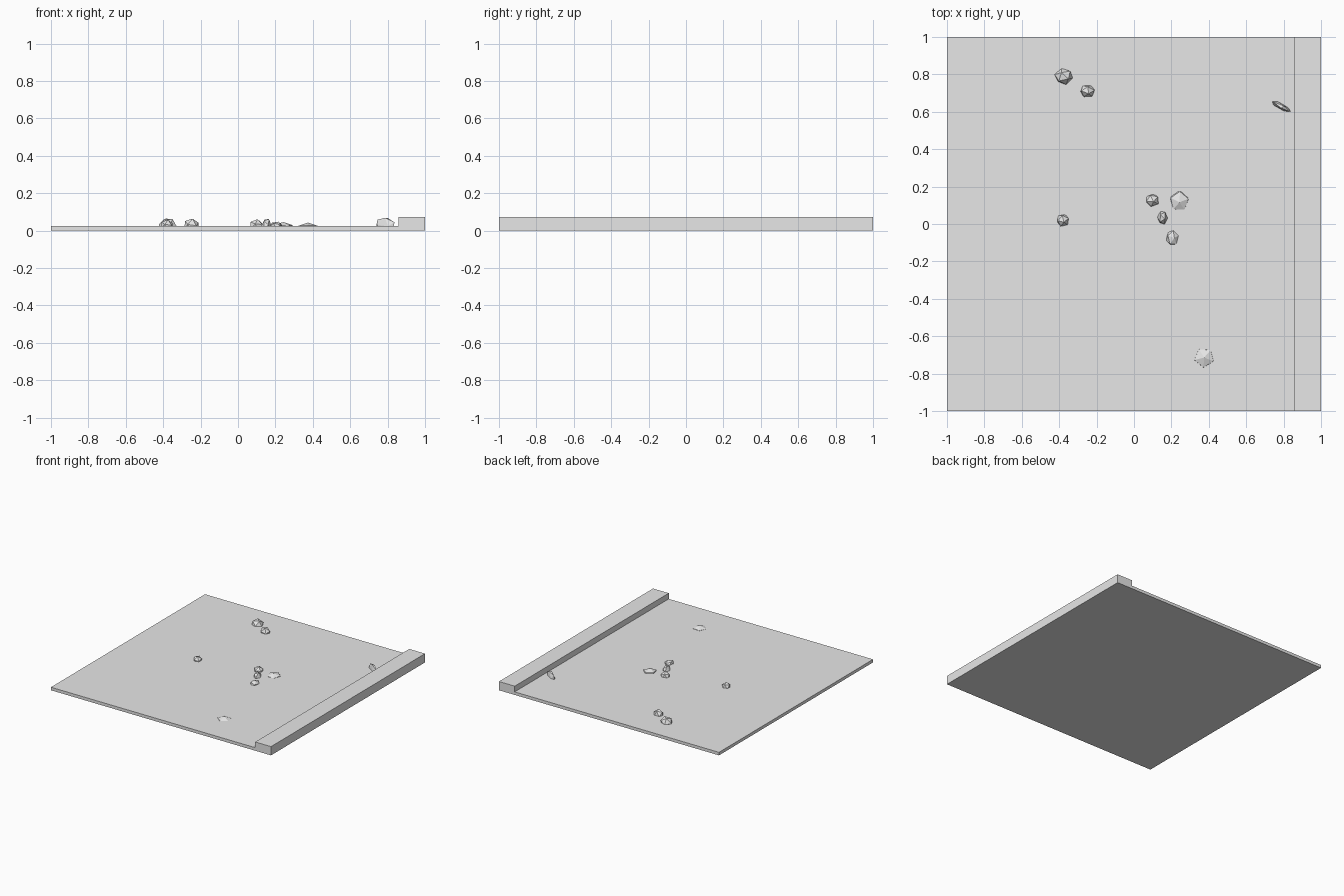
import bpy
import bmesh
from math import radians
from mathutils import Matrix, Vector

cube = bpy.data.objects.get("Cube")
if cube:
    bpy.data.objects.remove(cube, do_unlink=True)

GROUND = 0.025

grey = bpy.data.materials.new("plain_grey")
grey.use_nodes = True
colour = (0.8, 0.8, 0.8, 1)
grey.diffuse_color = colour
grey.node_tree.nodes["Principled BSDF"].inputs["Base Color"].default_value = colour


def add_object(name, bm):
    mesh = bpy.data.meshes.new(name)
    bm.to_mesh(mesh)
    bm.free()
    mesh.materials.append(grey)
    obj = bpy.data.objects.new(name, mesh)
    bpy.context.collection.objects.link(obj)
    return obj


# Ground and raised kerb: one stepped profile extruded from front to back
bm = bmesh.new()
profile = [(-1, 0), (1, 0), (1, 0.072), (0.857, 0.072), (0.857, GROUND), (-1, GROUND)]
face = bm.faces.new([bm.verts.new((x, -1, z)) for x, z in profile])
side = bmesh.ops.extrude_face_region(bm, geom=[face])["geom"]
bmesh.ops.translate(bm, vec=(0, 2, 0), verts=[v for v in side if isinstance(v, bmesh.types.BMVert)])
bmesh.ops.recalc_face_normals(bm, faces=bm.faces)
add_object("ground_with_kerb", bm)


def stone(name, x, y, width, depth, top, tilt, spin, cut, shear=0):
    """Half-buried, faceted stone fitted to the given size."""
    bm = bmesh.new()
    bmesh.ops.create_icosphere(bm, subdivisions=1, radius=1)
    turn = Matrix.Rotation(radians(spin), 4, "Z") @ Matrix.Rotation(radians(tilt), 4, "X")
    bmesh.ops.transform(bm, matrix=turn, verts=bm.verts)
    bmesh.ops.bisect_plane(bm, geom=bm.verts[:] + bm.edges[:] + bm.faces[:],
                           plane_co=(0, 0, cut), plane_no=(0, 0, -1), clear_outer=True)
    for v in bm.verts:
        v.co.y += shear * v.co.x
    low = Vector([min(v.co[i] for v in bm.verts) for i in range(3)])
    high = Vector([max(v.co[i] for v in bm.verts) for i in range(3)])
    size = (width, depth, top - GROUND)
    for v in bm.verts:
        f = [(v.co[i] - low[i]) / (high[i] - low[i]) for i in range(3)]
        v.co = (x + (f[0] - 0.5) * size[0], y + (f[1] - 0.5) * size[1], GROUND + f[2] * size[2])
    add_object(name, bm)


# Scattered stones
stone("stone_back_large", -0.377, 0.788, 0.095, 0.085, 0.064, 35, 60, 0)
stone("stone_back_small", -0.248, 0.71, 0.075, 0.06, 0.064, 25, 20, 0)
stone("stone_by_kerb", 0.788, 0.628, 0.097, 0.055, 0.069, 30, 0, 0, -1.5)
stone("stone_middle_left", 0.098, 0.126, 0.064, 0.066, 0.061, 15, 40, 0)
stone("stone_middle_large", 0.243, 0.125, 0.096, 0.097, 0.046, 8, 15, 0.3)
stone("stone_middle_narrow", 0.152, 0.033, 0.055, 0.068, 0.062, 30, 70, 0)
stone("stone_middle_front", 0.205, -0.073, 0.065, 0.075, 0.048, 20, 90, 0)
stone("stone_left", -0.38, 0.019, 0.06, 0.063, 0.058, 20, 30, 0)
stone("stone_front", 0.374, -0.718, 0.102, 0.097, 0.043, 0, 50, 0.4)
